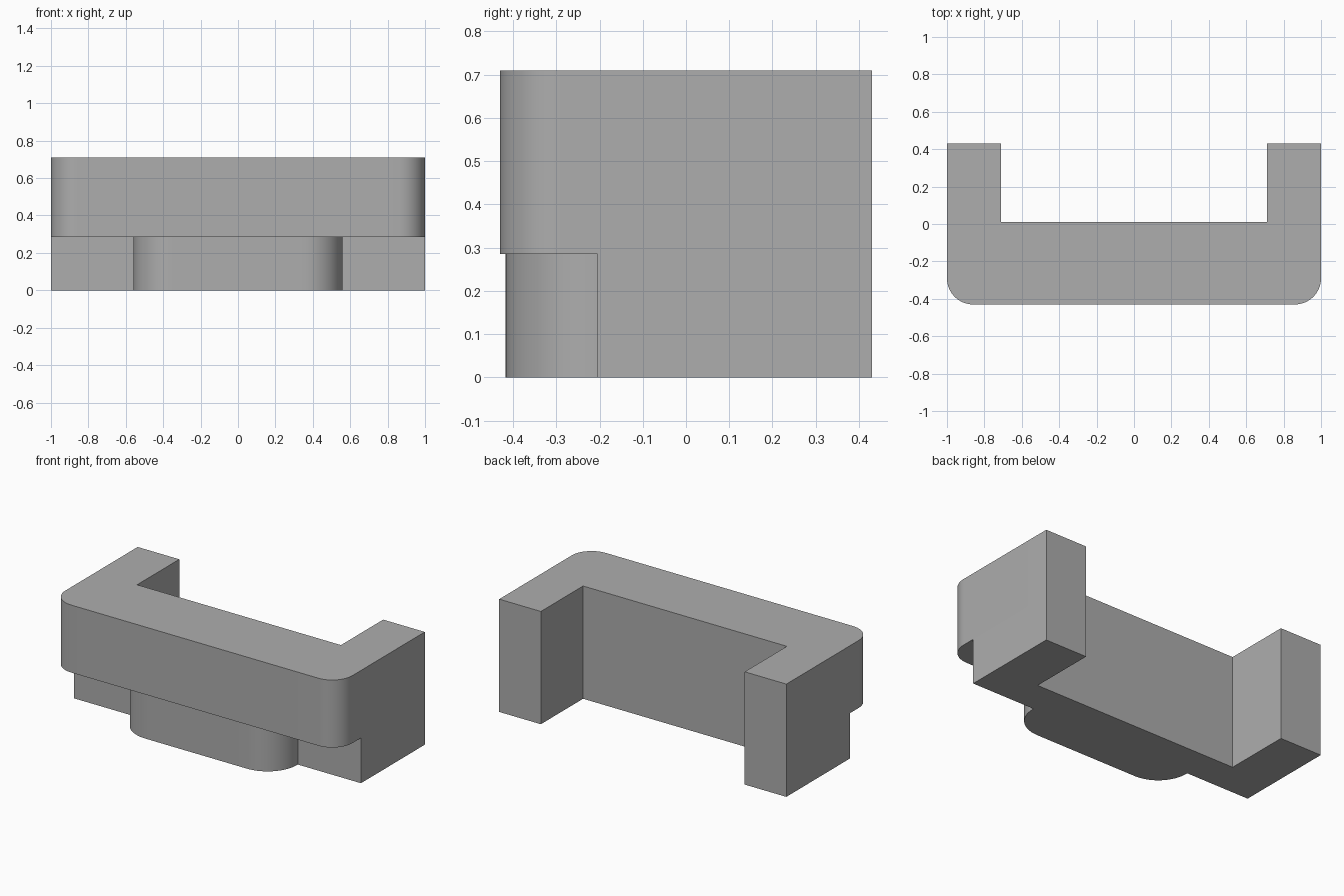
import bpy
import bmesh
import math

cube = bpy.data.objects.get("Cube")
if cube:
    bpy.data.objects.remove(cube, do_unlink=True)

grey = bpy.data.materials.new("plain grey")
grey.use_nodes = True
colour = (0.42, 0.42, 0.42, 1)
grey.diffuse_color = colour
grey.node_tree.nodes["Principled BSDF"].inputs["Base Color"].default_value = colour

BACK, INNER_Y, INNER_X = 0.43, 0.01, 0.71
STEP_Z, TOP_Z = 0.285, 0.71


def rounded_corner(x, y, radius, steps=16):
    """Quarter arc from the front edge round to the +x side."""
    angles = [math.pi / 2 * (i / steps - 1) for i in range(steps + 1)]
    return [(x - radius + radius * math.cos(a), y + radius + radius * math.sin(a))
            for a in angles]


def mirrored_prism(name, half, z0, z1):
    """Extrude an outline given for +x only, front to back, mirrored across x."""
    outline = half + [(-x, y) for x, y in reversed(half)]
    bm = bmesh.new()
    base = bm.faces.new([bm.verts.new((x, y, z0)) for x, y in outline])
    ext = bmesh.ops.extrude_face_region(bm, geom=[base], use_keep_orig=True)
    verts = [v for v in ext["geom"] if isinstance(v, bmesh.types.BMVert)]
    bmesh.ops.translate(bm, verts=verts, vec=(0, 0, z1 - z0))
    bmesh.ops.recalc_face_normals(bm, faces=bm.faces)
    mesh = bpy.data.meshes.new(name)
    bm.to_mesh(mesh)
    bm.free()
    mesh.materials.append(grey)
    obj = bpy.data.objects.new(name, mesh)
    bpy.context.collection.objects.link(obj)
    bpy.ops.object.select_all(action="DESELECT")
    obj.select_set(True)
    bpy.context.view_layer.objects.active = obj
    bpy.ops.object.shade_smooth_by_angle(angle=math.radians(30))


# Two rear arms and the recess between them, shared by both levels
arms = [(1, BACK), (INNER_X, BACK), (INNER_X, INNER_Y)]

# Upper block with rounded front corners
mirrored_prism("upper_block", rounded_corner(1, -BACK, 0.14) + arms, STEP_Z, TOP_Z)

# Set-back base with a rounded central bulge
bulge = rounded_corner(0.56, -0.417, 0.205)
mirrored_prism("base_block", bulge + [(0.56, -0.205), (1, -0.205)] + arms, 0, STEP_Z)
